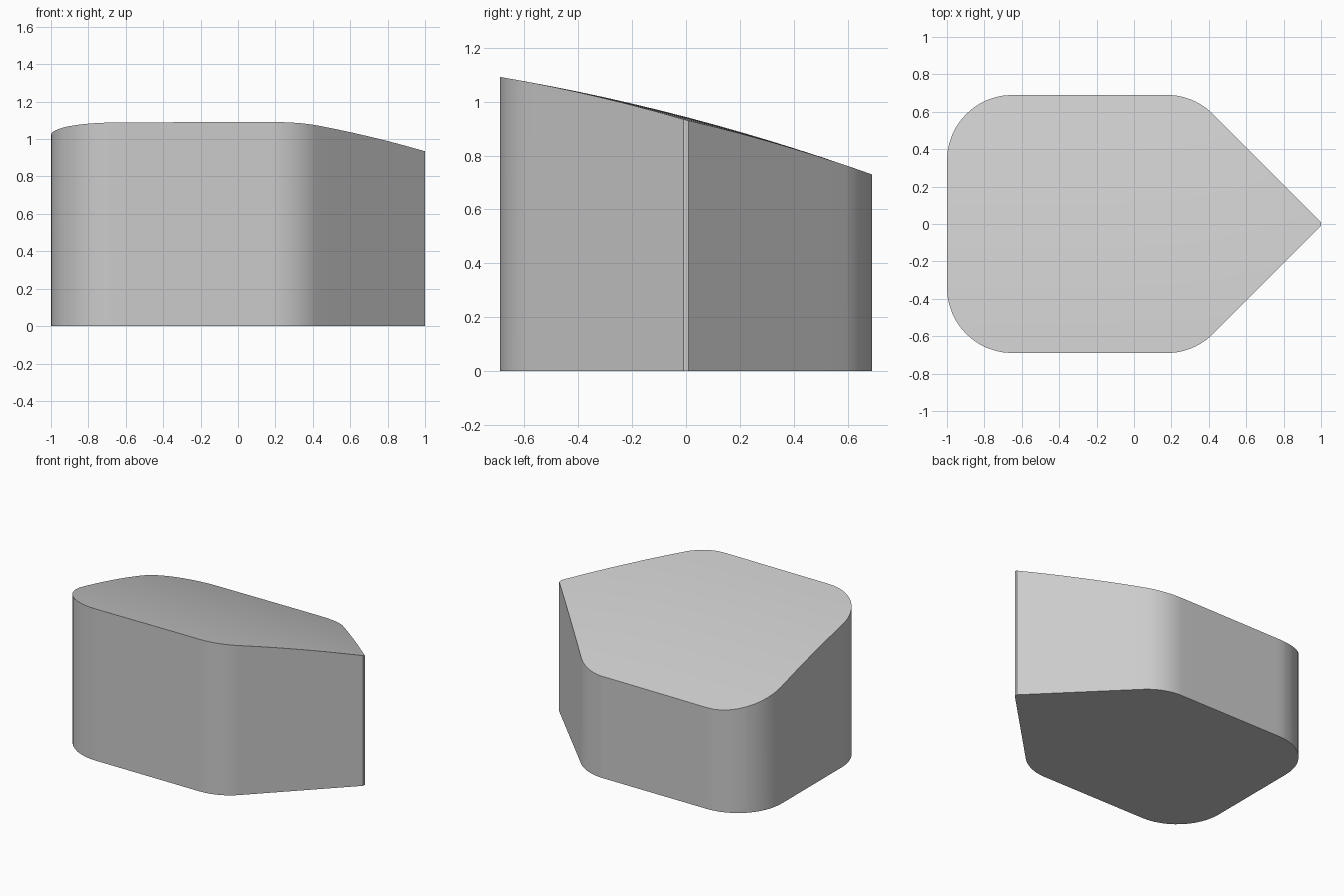
import bpy, bmesh, math
from mathutils import Vector

if "Cube" in bpy.data.objects:
    bpy.data.objects.remove(bpy.data.objects["Cube"])

# Plan corners (x, y, fillet radius), counter-clockwise
R = 0.35
CORNERS = [(-1, -0.69, R), (0.32, -0.69, R), (1, -0.01, 0),
           (1, 0.01, 0), (0.32, 0.69, R), (-1, 0.69, R)]


def rounded_outline(corners, steps=12):
    pts = []
    n = len(corners)
    for i, (x, y, r) in enumerate(corners):
        p = Vector((x, y))
        if r == 0:
            pts.append(p)
            continue
        a = (Vector(corners[i - 1][:2]) - p).normalized()
        b = (Vector(corners[(i + 1) % n][:2]) - p).normalized()
        half = a.angle(b) / 2
        centre = p + (a + b).normalized() * r / math.sin(half)
        start = p + a * r / math.tan(half) - centre
        sweep = math.pi - 2 * half
        for k in range(steps + 1):
            t = sweep * k / steps
            c, s = math.cos(t), math.sin(t)
            pts.append(centre + Vector((start.x * c - start.y * s,
                                        start.x * s + start.y * c)))
    return pts


def top_height(x, y):
    """Gently crowned slope falling to the back, drooping at the nose."""
    z = 0.943 - 0.262 * y - 0.068 * y * y
    return z - 0.011 * max(0, (x - 0.3) / 0.7) ** 2 - 0.004 * max(0, -x)


bm = bmesh.new()
outline = rounded_outline(CORNERS)

# Sloped lid, divided so it can follow the curved surface
lid = bm.faces.new([bm.verts.new((p.x, p.y, 1)) for p in outline])
for axis, cuts in (((1, 0, 0), range(-9, 10)), ((0, 1, 0), range(-6, 7))):
    for k in cuts:
        bmesh.ops.bisect_plane(bm, geom=bm.verts[:] + bm.edges[:] + bm.faces[:],
                               plane_co=Vector(axis) * k / 10, plane_no=axis)
for v in bm.verts:
    v.co.z = top_height(v.co.x, v.co.y)

# Upright walls down to the ground, then the base
rim = [e for e in bm.edges if e.is_boundary]
new = bmesh.ops.extrude_edge_only(bm, edges=rim)["geom"]
for v in new:
    if isinstance(v, bmesh.types.BMVert):
        v.co.z = 0
bmesh.ops.contextual_create(bm, geom=[e for e in new
                            if isinstance(e, bmesh.types.BMEdge) and e.is_boundary])
bmesh.ops.recalc_face_normals(bm, faces=bm.faces[:])

mesh = bpy.data.meshes.new("pointed_block")
bm.to_mesh(mesh)
bm.free()
block = bpy.data.objects.new("pointed_block", mesh)
bpy.context.collection.objects.link(block)

# Single plain grey
grey = bpy.data.materials.new("light_grey")
grey.diffuse_color = (0.6, 0.6, 0.6, 1)
grey.use_nodes = True
grey.node_tree.nodes["Principled BSDF"].inputs["Base Color"].default_value = grey.diffuse_color
mesh.materials.append(grey)

bpy.context.view_layer.objects.active = block
block.select_set(True)
bpy.ops.object.shade_smooth_by_angle(angle=math.radians(30))
